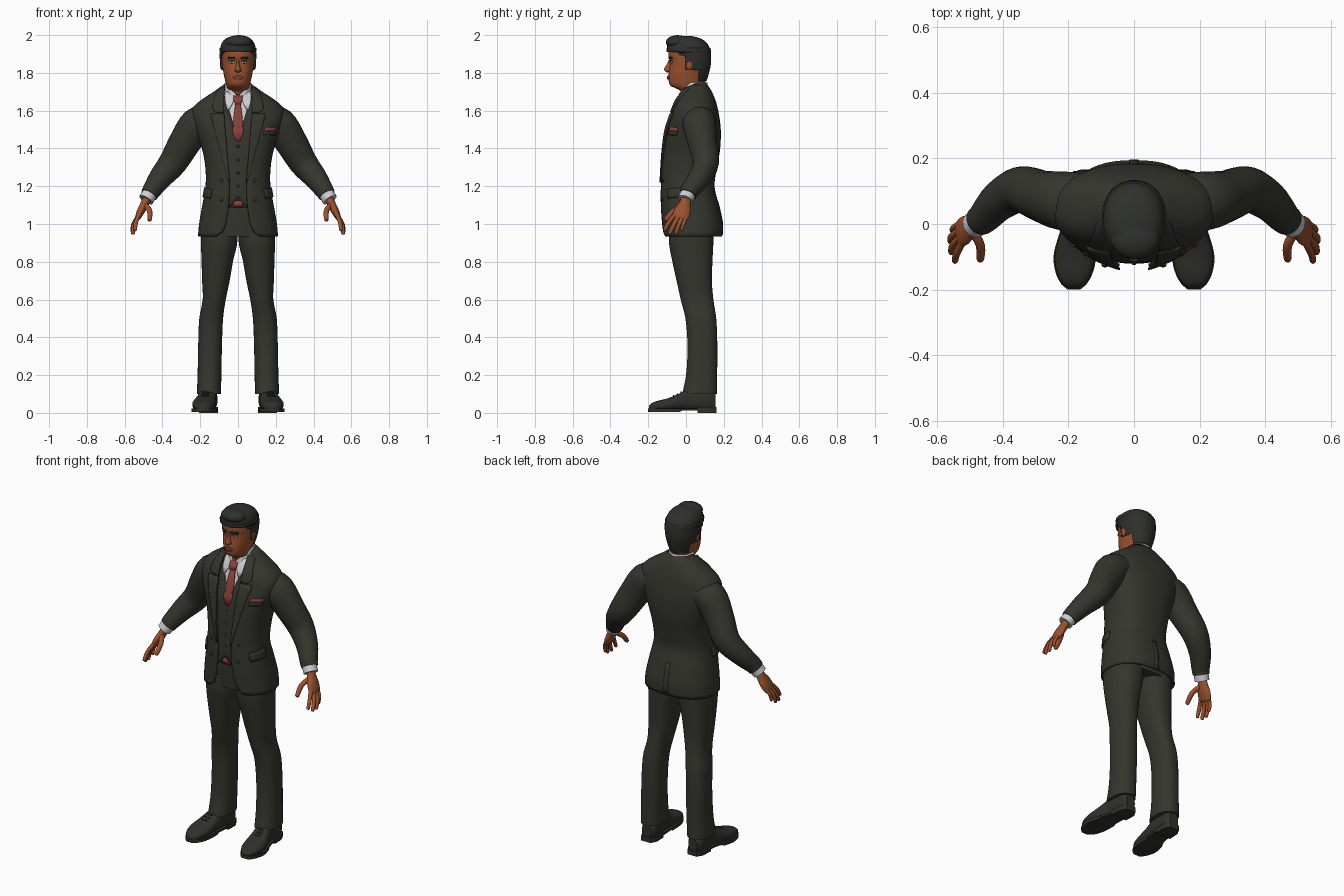
import bpy, bmesh, math
from mathutils import Vector

cube = bpy.data.objects.get("Cube")
if cube:
    bpy.data.objects.remove(cube)


def material(name, r, g, b):
    m = bpy.data.materials.new(name)
    m.use_nodes = True
    m.diffuse_color = (r, g, b, 1)
    bsdf = next(n for n in m.node_tree.nodes if n.type == 'BSDF_PRINCIPLED')
    bsdf.inputs["Base Color"].default_value = (r, g, b, 1)
    return m


SUIT = material("charcoal cloth", .036, .036, .028)
SHOE = material("dark leather", .03, .03, .024)
HAIR = material("dark hair", .028, .03, .025)
SKIN = material("brown skin", .33, .085, .028)
SHIRT = material("white shirt", .62, .62, .64)
TIE = material("red silk", .26, .05, .042)
LIPS = material("lip colour", .17, .045, .04)
BELT = material("brown belt", .07, .025, .02)


def at(table, v):
    """Smoothly interpolate the rows of a table by their first column."""
    v = min(max(v, table[0][0]), table[-1][0])
    i = 0
    while i < len(table) - 2 and v > table[i + 1][0]:
        i += 1
    p, q = table[i], table[i + 1]
    o, r = table[max(i - 1, 0)], table[min(i + 2, len(table) - 1)]
    d = q[0] - p[0]
    u = (v - p[0]) / d
    out = []
    for k in range(1, len(p)):
        m = (q[k] - o[k]) / (q[0] - o[0]) * d
        w = (r[k] - p[k]) / (r[0] - p[0]) * d
        c = q[k] - p[k]
        out.append(p[k] + u * m + u * u * (3 * c - 2 * m - w) + u ** 3 * (m + w - 2 * c))
    return out


def spread(a, b, n):
    return [a + (b - a) * i / n for i in range(n + 1)]


def finish(name, bm, mat, mirror=False, thick=0):
    me = bpy.data.meshes.new(name)
    bmesh.ops.remove_doubles(bm, verts=bm.verts, dist=.0002)
    bmesh.ops.recalc_face_normals(bm, faces=bm.faces)
    bm.to_mesh(me)
    bm.free()
    me.materials.append(mat)
    me.shade_smooth()
    me.set_sharp_from_angle(angle=.8)
    ob = bpy.data.objects.new(name, me)
    bpy.context.collection.objects.link(ob)
    if thick:
        s = ob.modifiers.new("thickness", 'SOLIDIFY')
        s.thickness, s.offset = thick, 0
    if mirror:
        ob.modifiers.new("mirror", 'MIRROR').use_mirror_merge = False


def loft(name, rings, mat, closed=True, mirror=False, thick=0):
    bm = bmesh.new()
    rows = [[bm.verts.new(p) for p in ring] for ring in rings]
    n = len(rows[0])
    for a, b in zip(rows, rows[1:]):
        for i in range(n if closed else n - 1):
            j = (i + 1) % n
            bm.faces.new((a[i], a[j], b[j], b[i]))
    if closed:
        bm.faces.new(rows[0])
        bm.faces.new(rows[-1])
    finish(name, bm, mat, mirror, thick)


def surf(T, t, z, off=0, n=2.4):
    """Point on a body form: t is the angle from the front, rows are z, half width, front, back, centre."""
    a, yf, yb, *cx = at(T, z)
    power = lambda v: math.copysign(abs(v) ** (2 / n), v)
    return Vector(((cx[0] if cx else 0) + (a + off) * power(math.sin(t)),
                   (yf + yb) / 2 - ((yb - yf) / 2 + off) * power(math.cos(t)), z))


def angle_of(T, x, z, off=0, n=2.4):
    return math.copysign(math.asin(min(1, abs(x) / (at(T, z)[0] + off)) ** (n / 2)), x)


def body(name, T, z0, z1, mat, off=0, n=2.4, steps=24, mirror=False):
    loft(name, [[surf(T, 2 * math.pi * i / 40, z, off, n) for i in range(40)]
                for z in spread(z0, z1, steps)], mat, mirror=mirror)


def shell(name, T, start, z0, z1, mat, off, thick, n=2.4, steps=40):
    """Garment wrapped around a form, open at the front from angle start(z)."""
    loft(name, [[surf(T, t, z, off, n) for t in spread(start(z), 2 * math.pi - start(z), 48)]
                for z in spread(z0, z1, steps)], mat, closed=False, thick=thick)


def strip(name, T, rows, off, mat, mirror=False, n=2.4, thick=.007, cols=6):
    """Thin plate lying on the front of a form; rows are z, x from, x to."""
    loft(name, [[surf(T, angle_of(T, x, z, off, n), z, off, n) for x in spread(a, b, cols)]
                for z, a, b in rows], mat, closed=False, mirror=mirror, thick=thick)


def tube(name, rows, mat, steps=4):
    """Mirrored limb; rows are x, y, z, radius along y, radius across."""
    T = [(i, *r) for i, r in enumerate(rows)]
    rings, top = [], len(rows) - 1
    for u in spread(0, top, steps * top):
        x, y, z, ra, rb = at(T, u)
        d = (Vector(at(T, u + .1)[:3]) - Vector(at(T, u - .1)[:3])).normalized()
        side = Vector((0, 1, 0))
        side = (side - d * side.dot(d)).normalized()
        up = d.cross(side)
        rings.append([Vector((x, y, z)) + side * ra * math.cos(t) + up * rb * math.sin(t)
                      for t in spread(0, 2 * math.pi, 20)[:-1]])
    loft(name, rings, mat, mirror=True)


def ball(name, loc, scale, mat, mirror=False):
    bm = bmesh.new()
    bmesh.ops.create_uvsphere(bm, u_segments=20, v_segments=12, radius=1)
    for v in bm.verts:
        v.co = Vector(loc) + v.co * Vector(scale)
    finish(name, bm, mat, mirror)


# Torso form and the clothes wrapped around it
TORSO = [(.93, .207, -.12, .185), (1, .2, -.125, .188), (1.1, .183, -.13, .168),
         (1.2, .166, -.13, .145), (1.3, .167, -.127, .158), (1.4, .185, -.12, .175),
         (1.5, .22, -.105, .178), (1.57, .24, -.082, .17), (1.62, .228, -.065, .16),
         (1.66, .18, -.048, .148), (1.7, .118, -.022, .13), (1.74, .066, 0, .105)]
GAP = [(.93, .12), (.96, .08), (1.05, .055), (1.2, .045), (1.35, .058), (1.5, .07),
       (1.62, .078), (1.7, .075), (1.74, .068)]
shell("jacket", TORSO, lambda z: angle_of(TORSO, at(GAP, z)[0], z), .935, 1.74, SUIT, 0, .012)
vest_gap = lambda z: max(0, (z - 1.45) * .33, (1.14 - z) * .9)
shell("waistcoat", TORSO, lambda z: angle_of(TORSO, vest_gap(z), z), 1.09, 1.68, SUIT, -.013, .006)
body("shirt", TORSO, 1.3, 1.71, SHIRT, -.02)
body("trouser_top", TORSO, .935, 1.16, SUIT, -.034)
body("belt", TORSO, 1.085, 1.125, BELT, -.025, steps=2)
strip("belt_buckle", TORSO, [(1.09, -.025, .025), (1.125, -.025, .025)], -.02, TIE)

# Lapels, collar and tie
edge = lambda z: at(GAP, z)[0]
LAPEL = [(1.22, .004), (1.32, .02), (1.45, .045), (1.56, .066), (1.585, .068)]
COLLAR = [(1.59, .035), (1.605, .056), (1.65, .05), (1.7, .036), (1.72, .018)]
for name, table in (("lapel", LAPEL), ("jacket_collar", COLLAR)):
    strip(name, TORSO, [(z, edge(z) - .003, edge(z) + at(table, z)[0])
                        for z in spread(table[0][0], table[-1][0], 12)], .009, SUIT, True)
NECKBAND = [(1.66, .075, -.04, .112), (1.7, .068, -.03, .11), (1.75, .063, -.02, .108)]
shell("shirt_collar", NECKBAND, lambda z: max(.15, (z - 1.68) * 18), 1.66, 1.75, SHIRT, .002, .006, 2, 10)
strip("collar_point", TORSO, [(1.605, .045, .056), (1.64, .027, .066), (1.68, .016, .07),
                              (1.7, .03, .066)], -.008, SHIRT, True)
strip("tie_blade", TORSO, [(1.44, -.012, .012), (1.49, -.03, .03), (1.56, -.024, .024),
                           (1.645, -.013, .013)], -.012, TIE)
strip("tie_knot", TORSO, [(1.635, -.014, .014), (1.655, -.023, .023), (1.682, -.024, .024)],
      -.003, TIE, thick=.009)

# Pockets, buttons and back vent
strip("breast_pocket", TORSO, [(1.47, .135, .195), (1.49, .135, .2)], .007, SUIT)
strip("pocket_square", TORSO, [(1.488, .137, .2), (1.512, .145, .202)], .005, TIE)
loft("flap_pocket", [[surf(TORSO, t, z + .012 * t, .009) for t in spread(.85, 1.55, 8)]
                     for z in spread(1.125, 1.175, 3)], SUIT, closed=False, mirror=True, thick=.009)
loft("back_vent", [[surf(TORSO, math.pi + t, z, .006) for t in (-.04, 0, .04)]
                   for z in spread(.94, 1.12, 5)], SUIT, closed=False, thick=.005)
for i, z in enumerate((1.2, 1.27, 1.34, 1.41)):
    ball("waistcoat_button_%d" % i, surf(TORSO, 0, z, -.01), (.008, .005, .008), SHOE)
for i, z in enumerate((1.13, 1.23)):
    t = angle_of(TORSO, .085, z)
    ball("jacket_button_%d" % i, surf(TORSO, t, z, .007), (.01, .006, .01), SHOE, True)

# Sleeves, cuffs and hands
tube("sleeve", [(.15, .065, 1.555, .088, .07), (.215, .07, 1.53, .09, .09),
                (.28, .085, 1.435, .078, .085), (.345, .105, 1.325, .07, .075),
                (.41, .07, 1.245, .06, .062), (.455, .022, 1.18, .05, .05),
                (.47, .01, 1.155, .046, .046)], SUIT)
tube("shirt_cuff", [(.458, .017, 1.175, .041, .041), (.487, -.003, 1.128, .041, .04)], SHIRT, 2)
tube("palm", [(.475, .003, 1.15, .026, .022), (.493, -.005, 1.11, .03, .022),
              (.513, -.018, 1.07, .044, .021), (.53, -.03, 1.035, .042, .015),
              (.534, -.033, 1.025, .03, .008)], SKIN)
FINGERS = {"thumb": ((.49, -.022, 1.1), (.468, -.065, 1.07), (.468, -.105, 1.025), .014),
           "index": ((.523, -.057, 1.05), (.54, -.09, 1.01), (.545, -.112, .97), .011),
           "middle": ((.53, -.04, 1.04), (.551, -.065, .995), (.556, -.085, .952), .0115),
           "ring": ((.53, -.018, 1.04), (.555, -.038, .995), (.558, -.053, .952), .011),
           "little": ((.527, .003, 1.045), (.55, -.012, 1.005), (.552, -.022, .97), .0095)}
for name, (a, b, c, r) in FINGERS.items():
    tip = Vector(c) + (Vector(c) - Vector(b)).normalized() * r * .7
    tube(name + "_finger", [(*a, r, r), (*b, r, r), (*c, r * .85, r * .85),
                            (*tip, r * .3, r * .3)], SKIN, 3)

# Trouser legs
LEG = [(.1, .064, -.02, .165, .154), (.2, .063, 0, .165, .151), (.35, .063, .008, .166, .148),
       (.5, .063, -.003, .16, .142), (.6, .061, -.028, .145, .126), (.7, .073, -.05, .137, .117),
       (.8, .083, -.072, .14, .11), (.9, .096, -.09, .145, .1), (1, .097, -.09, .15, .1)]
body("trouser_leg", LEG, .1, 1, SUIT, n=2.3, steps=32, mirror=True)

# Shoes: rows are y, centre x, half width, height
LAST = [(-.197, .183, .016, .035), (-.185, .183, .034, .05), (-.15, .182, .053, .064),
        (-.1, .18, .062, .076), (-.04, .172, .056, .1), (.01, .162, .048, .126),
        (.08, .156, .046, .13), (.13, .154, .044, .12), (.157, .154, .028, .1)]


def shoe_ring(y):
    cx, w, h = at(LAST, y)
    p = lambda v: math.copysign(abs(v) ** .8, v)
    return [(cx + w * p(math.cos(t)), y, (.012 + h) / 2 + (h - .012) / 2 * p(math.sin(t)))
            for t in spread(0, 2 * math.pi, 24)[:-1]]


def sole_ring(y, z0, z1):
    cx, w, h = at(LAST, y)
    w += .003
    return [(cx - w, y, z0), (cx + w, y, z0), (cx + w, y, z1), (cx - w, y, z1)]


loft("shoe", [shoe_ring(y) for y in spread(-.197, .157, 28)], SHOE, mirror=True)
loft("shoe_sole", [sole_ring(y, .004 if y < -.03 else .012, .024)
                   for y in spread(-.2, .16, 24)], SHOE, mirror=True)
loft("shoe_heel", [sole_ring(y, 0, .03) for y in spread(.06, .161, 8)], SHOE, mirror=True)
for i, y in enumerate((-.065, -.045, -.025)):
    cx, w, h = at(LAST, y)
    ball("shoe_lace_%d" % i, (cx, y, h), (.022, .005, .005), SHOE, True)

# Head and face
HEAD = [(1.6, .064, -.02, .1), (1.69, .058, -.02, .098), (1.715, .058, -.045, .1),
        (1.728, .06, -.078, .1), (1.75, .066, -.09, .102), (1.79, .075, -.092, .108),
        (1.83, .082, -.087, .115), (1.86, .085, -.086, .118), (1.89, .086, -.092, .118),
        (1.93, .084, -.088, .112), (1.96, .07, -.07, .09), (1.98, .04, -.03, .05)]
body("head", HEAD, 1.6, 1.98, SKIN, n=2.15, steps=44)
nose = [(1.802, .008, -.1, -.06), (1.81, .019, -.112, -.06), (1.82, .015, -.117, -.06),
        (1.845, .009, -.102, -.06), (1.872, .008, -.09, -.06)]
body("nose", nose, 1.802, 1.872, SKIN, n=2, steps=10)
ball("ear", (.087, .018, 1.848), (.009, .019, .032), SKIN, True)
face = dict(n=2.15, thick=.004)
strip("eye_white", HEAD, [(1.851, .023, .039), (1.856, .018, .046), (1.861, .023, .041)],
      .001, SHIRT, True, **face)
strip("iris", HEAD, [(1.851, .029, .036), (1.862, .029, .036)], .002, HAIR, True, **face)
strip("upper_lid", HEAD, [(1.861, .018, .048), (1.865, .021, .045)], .002, HAIR, True, **face)
strip("eyebrow", HEAD, [(1.874, .014, .055), (1.883, .017, .052)], .002, HAIR, True, **face)
strip("lips", HEAD, [(1.764, -.012, .012), (1.77, -.022, .022), (1.777, -.028, .028),
                     (1.785, -.012, .012)], .003, LIPS, n=2.15, thick=.008)

# Hair
SCALP = [(1.75, .062, -.06, .102), (1.8, .08, -.085, .118), (1.85, .09, -.09, .128),
         (1.9, .094, -.097, .129), (1.94, .092, -.1, .122), (1.97, .078, -.088, .098),
         (1.987, .055, -.068, .065), (1.995, .03, -.05, .03)]


def hairline(z):
    if z < 1.82:
        return 2.1
    return 1.4 if z < 1.895 else 1.15 if z < 1.915 else 0


shell("hair_sides", SCALP, hairline, 1.76, 1.93, HAIR, -.002, .012, 2.15, 34)
body("hair_top", SCALP, 1.918, 1.995, HAIR, n=2.15)
ball("hair_quiff", (.004, -.045, 1.962), (.074, .062, .038), HAIR)
